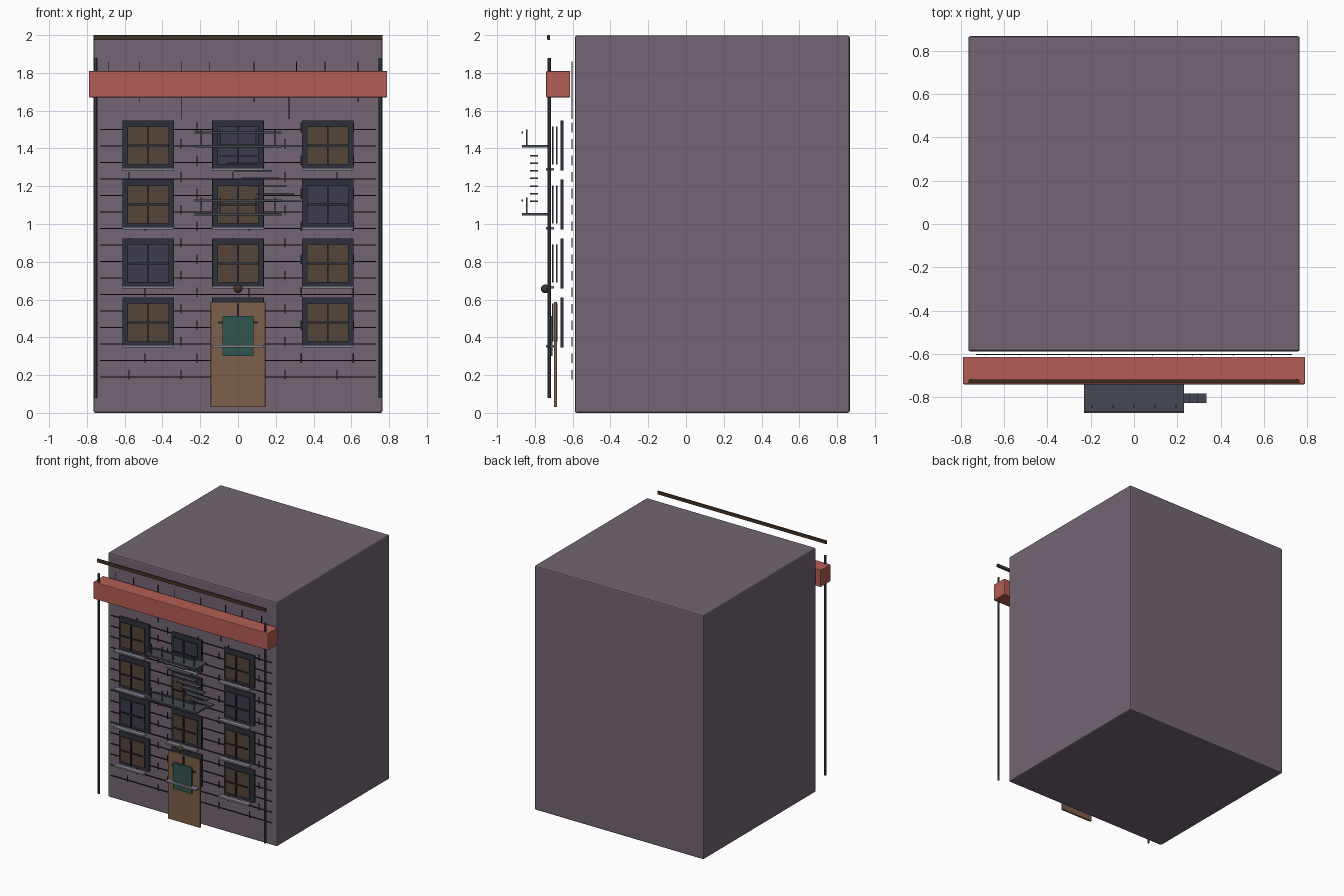
import bpy, math

if "Cube" in bpy.data.objects:
    bpy.data.objects.remove(bpy.data.objects["Cube"])

def mat(name, r, g, b):
    m = bpy.data.materials.new(name)
    m.diffuse_color = (r, g, b, 1)
    m.use_nodes = True
    m.node_tree.nodes["Principled BSDF"].inputs["Base Color"].default_value = m.diffuse_color
    return m

STONE = mat("plum_brick", 0.17, 0.13, 0.17)
RED = mat("red_trim", 0.45, 0.11, 0.09)
WOOD = mat("dark_wood", 0.06, 0.035, 0.02)
DOOR = mat("door_wood", 0.20, 0.115, 0.07)
TEAL = mat("teal_glass", 0.03, 0.09, 0.08)
FRAME = mat("frame_slate", 0.03, 0.03, 0.045)
LIT = mat("warm_glass", 0.09, 0.06, 0.04)
DARK = mat("dark_glass", 0.045, 0.045, 0.075)
SILL = mat("sill_grey", 0.22, 0.22, 0.26)
IRON = mat("iron", 0.06, 0.065, 0.085)
JOINT = mat("mortar", 0.02, 0.015, 0.02)

def box(name, x, y, z, m, bevel=0):
    """Box from (min, max) pairs on each axis."""
    bpy.ops.mesh.primitive_cube_add(size=1, location=[sum(p) / 2 for p in (x, y, z)])
    o = bpy.context.object
    o.name = name
    o.scale = [p[1] - p[0] for p in (x, y, z)]
    bpy.ops.object.transform_apply(location=False, rotation=False, scale=True)
    o.data.materials.append(m)
    if bevel:
        b = o.modifiers.new("bevel", 'BEVEL')
        b.width, b.segments = bevel, 2
    return o

def around(c, half):
    return (c - half, c + half)

# main block, cornice and parapet rail
box("building_body", (-0.765, 0.765), (-0.588, 0.867), (0, 1.997), STONE, 0.01)
box("cornice", (-0.79, 0.79), (-0.74, -0.613), (1.67, 1.81), RED, 0.005)
box("parapet_cap", (-0.765, 0.765), (-0.735, -0.719), (1.974, 2.0), WOOD, 0.003)

# drain pipes at both corners
for s in (-1, 1):
    bpy.ops.mesh.primitive_cylinder_add(vertices=12, radius=0.008, depth=1.8,
                                        location=(s * 0.753, -0.724, 0.98))
    p = bpy.context.object
    p.name = "drain_pipe"
    p.data.materials.append(IRON)
    bpy.ops.object.shade_smooth_by_angle()

# brick courses: horizontal lines with staggered short joints
WALL_Y = (-0.605, -0.600)
for i in range(16):
    z = 0.19 + i * 0.0873
    box("brick_course", (-0.73, 0.73), WALL_Y, around(z, 0.003), JOINT)
    start = -0.577 if i % 2 == 0 else -0.492
    for k in range(5):
        box("brick_joint", around(start + k * 0.2755, 0.003), WALL_Y, around(z + 0.012, 0.026), JOINT)

# streaks running behind the cornice
for x, low, high in ((-0.687, 1.72, 1.86), (-0.523, 1.645, 1.86), (-0.3, 1.555, 1.86),
                     (-0.15, 1.72, 1.86), (0.085, 1.645, 1.86), (0.27, 1.555, 1.76),
                     (0.31, 1.72, 1.86), (0.46, 1.72, 1.86), (0.635, 1.645, 1.86)):
    box("wall_streak", around(x, 0.002), (-0.606, -0.602), (low, high), JOINT)

# windows: slab frame, glass, cross bars and sill
UNLIT = {(3, 1), (2, 2), (1, 0)}
for row in range(4):
    for col in range(3):
        x, z = (col - 1) * 0.475, 0.478 + row * 0.3125
        box("window_frame", around(x, 0.137), (-0.665, -0.648), around(z, 0.133), FRAME, 0.003)
        box("window_glass", around(x, 0.109), (-0.687, -0.681), around(z, 0.101),
            DARK if (row, col) in UNLIT else LIT)
        box("window_bar_vertical", around(x, 0.005), (-0.709, -0.701), around(z, 0.101), FRAME)
        box("window_bar_horizontal", around(x, 0.107), (-0.709, -0.701), around(z, 0.005), FRAME)
        box("window_sill", around(x, 0.137), (-0.74, -0.70), around(z - 0.126, 0.007), SILL, 0.002)

# front door, its glass panel and the lamp above
box("door", (-0.145, 0.145), (-0.70, -0.683), (0.03, 0.588), DOOR, 0.003)
box("door_panel", (-0.083, 0.083), (-0.722, -0.708), (0.30, 0.513), TEAL)
bpy.ops.mesh.primitive_uv_sphere_add(segments=16, ring_count=10, radius=0.023,
                                     location=(0, -0.745, 0.657))
lamp = bpy.context.object
lamp.name = "door_lamp"
lamp.data.materials.append(WOOD)
bpy.ops.object.shade_smooth_by_angle()

# fire escape: two platforms with posts and rail
for z in (1.052, 1.412):
    box("escape_platform", (-0.23, 0.23), (-0.868, -0.73), around(z, 0.007), IRON)
    box("escape_rail", (-0.23, 0.23), (-0.872, -0.864), around(z + 0.072, 0.005), IRON)
    for k in range(-2, 3):
        box("escape_post", around(k * 0.097, 0.004), around(-0.842, 0.004), (z, z + 0.088), IRON)

# slanting run of stair treads between platforms
for i in range(7):
    box("escape_tread", around(0.235 - i * 0.039, 0.1), (-0.826, -0.783),
        around(1.121 + i * 0.04, 0.004), IRON)
